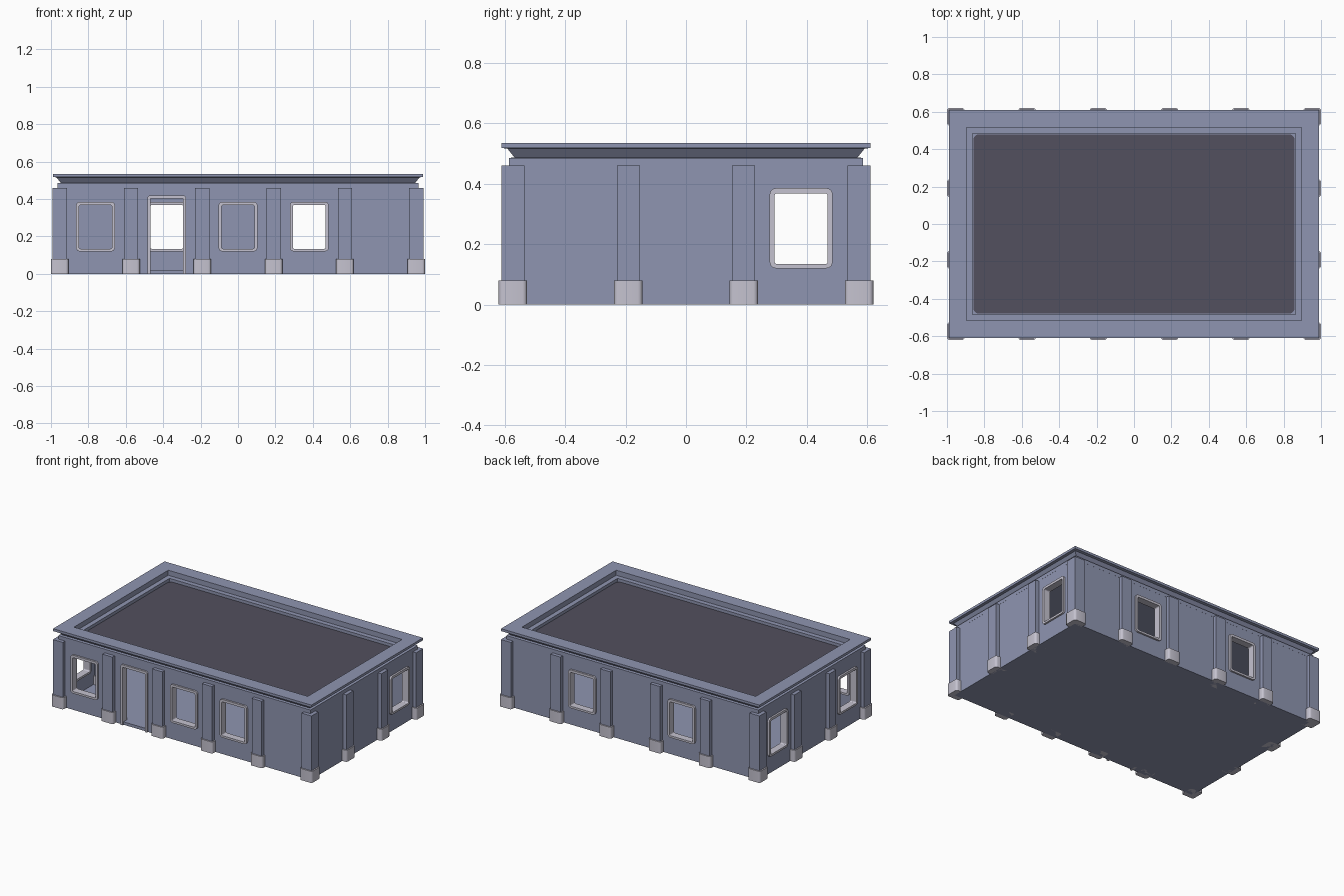
import bpy, bmesh, math
from mathutils import Matrix, Vector

if "Cube" in bpy.data.objects:
    bpy.data.objects.remove(bpy.data.objects["Cube"])

CX, CY = 0.953, 0.573          # wall centre lines
WALL_TOP, FLOOR_TOP = 0.46, 0.02
WALL_T, FRAME_T = 0.025, 0.05


def material(name, rgb):
    m = bpy.data.materials.new(name)
    m.diffuse_color = (*rgb, 1)
    m.use_nodes = True
    m.node_tree.nodes["Principled BSDF"].inputs["Base Color"].default_value = m.diffuse_color
    return m


BLUE = material("wall_blue", (0.275, 0.302, 0.44))
GREY = material("trim_grey", (0.56, 0.545, 0.63))
DARK = material("roof_dark", (0.084, 0.08, 0.112))


def add_mesh(name, mesh, *mats):
    ob = bpy.data.objects.new(name, mesh)
    bpy.context.collection.objects.link(ob)
    mesh.materials.clear()
    for m in mats:
        mesh.materials.append(m)
    return ob


def box(name, lo, hi, mats, corner=0.0, top_index=0):
    """Box between two corners, optionally with rounded vertical edges."""
    bm = bmesh.new()
    lo, hi = Vector(lo), Vector(hi)
    bmesh.ops.create_cube(bm, size=1)
    for v in bm.verts:
        v.co = Vector([(lo[i] + hi[i]) / 2 + v.co[i] * (hi[i] - lo[i]) for i in range(3)])
    if corner:
        edges = [e for e in bm.edges if abs(e.verts[0].co.z - e.verts[1].co.z) > 1e-5]
        bmesh.ops.bevel(bm, geom=edges, offset=corner, segments=4, profile=0.5, affect='EDGES')
    bm.normal_update()
    for f in bm.faces:
        f.material_index = top_index if f.normal.z > 0.9 else 0
        f.smooth = corner > 0 and abs(f.normal.z) < 0.5
    for e in bm.edges:
        e.smooth = not any(abs(f.normal.z) > 0.5 for f in e.link_faces)
    me = bpy.data.meshes.new(name)
    bm.to_mesh(me)
    bm.free()
    return add_mesh(name, me, *mats)


def rect(u0, u1, z0, z1, r=0.0):
    """Rectangle outline with rounded corners."""
    if not r:
        return [(u0, z0), (u1, z0), (u1, z1), (u0, z1)]
    pts = []
    for i, (cu, cz) in enumerate([(u1 - r, z1 - r), (u0 + r, z1 - r), (u0 + r, z0 + r), (u1 - r, z0 + r)]):
        for k in range(5):
            a = math.radians(90 * i + 22.5 * k)
            pts.append((cu + r * math.cos(a), cz + r * math.sin(a)))
    return pts


def plate(name, loops, thickness, matrix, mat):
    """Flat outline with holes, given a thickness."""
    cu = bpy.data.curves.new(name, 'CURVE')
    cu.dimensions, cu.fill_mode, cu.extrude = '2D', 'BOTH', thickness / 2
    for loop in loops:
        s = cu.splines.new('POLY')
        s.points.add(len(loop) - 1)
        for p, (x, y) in zip(s.points, loop):
            p.co = (x, y, 0, 1)
        s.use_cyclic_u = True
    tmp = bpy.data.objects.new(name + "_curve", cu)
    bpy.context.collection.objects.link(tmp)
    dg = bpy.context.evaluated_depsgraph_get()
    me = bpy.data.meshes.new_from_object(tmp.evaluated_get(dg))
    bpy.data.objects.remove(tmp)
    bm = bmesh.new()
    bm.from_mesh(me)
    bmesh.ops.remove_doubles(bm, verts=bm.verts, dist=1e-5)
    bmesh.ops.recalc_face_normals(bm, faces=bm.faces)
    for f in bm.faces:
        f.smooth = False
        f.material_index = 0
    bm.transform(matrix)
    bm.to_mesh(me)
    bm.free()
    return add_mesh(name, me, mat)


# Walls with window and door openings, and their frames
UPRIGHT = Matrix.Rotation(math.pi / 2, 4, 'X')
SIDEWAYS = Matrix.Rotation(math.pi / 2, 4, 'Z') @ UPRIGHT
half = WALL_T / 2
B = 0.381                      # bay spacing
walls = [
    ("front", Matrix.Translation((0, -CY, 0)) @ UPRIGHT, CX + half, [-2 * B, 0, B], [-B]),
    ("back", Matrix.Translation((0, CY, 0)) @ UPRIGHT, CX + half, [-B, B], []),
    ("left", Matrix.Translation((-CX, 0, 0)) @ SIDEWAYS, CY - half, [-B, B], []),
    ("right", Matrix.Translation((CX, 0, 0)) @ SIDEWAYS, CY - half, [B], []),
]
for side, mat, length, windows, doors in walls:
    loops = [rect(-length, length, 0, WALL_TOP)]
    for i, u in enumerate(windows):
        loops.append(rect(u - 0.096, u + 0.096, 0.127, 0.376))
        plate(f"{side}_window_frame_{i + 1}",
              [rect(u - 0.104, u + 0.104, 0.12, 0.385, 0.02),
               rect(u - 0.088, u + 0.088, 0.134, 0.368, 0.008)], FRAME_T, mat, GREY)
    for u in doors:
        loops.append(rect(u - 0.094, u + 0.094, FLOOR_TOP, 0.41))
        o, n = 0.102, 0.087
        frame = [(u - o, 0), (u - n, 0), (u - n, 0.403), (u + n, 0.403), (u + n, 0), (u + o, 0),
                 (u + o, 0.41), (u + o - 0.01, 0.42), (u - o + 0.01, 0.42), (u - o, 0.41)]
        plate("door_frame", [frame], FRAME_T, mat, GREY)
    plate(f"{side}_wall", loops, WALL_T, mat, BLUE)

# Floor: blue underneath, grey on top
box("floor", (-CX, -CY, 0), (CX, CY, FLOOR_TOP), (BLUE, GREY), top_index=1)

# Pillars and their rounded footings around the perimeter
spots = [(CX * k / 5, s * CY) for k in (-5, -3, -1, 1, 3, 5) for s in (-1, 1)]
spots += [(s * CX, CY * k / 3) for k in (-1, 1) for s in (-1, 1)]
for i, (x, y) in enumerate(spots):
    p, f = 0.038, 0.047
    box(f"pillar_{i + 1}", (x - p, y - p, 0.005), (x + p, y + p, WALL_TOP), (BLUE,))
    box(f"footing_{i + 1}", (x - f, y - f, 0), (x + f, y + f, 0.08), (GREY,), corner=0.015)

# Cornice and parapet: profile (offset from wall line, height) swept round the plan
profile = [(0.013, 0.46), (0.013, 0.485), (-0.005, 0.487), (0.018, 0.516), (0.037, 0.518),
           (0.037, 0.535), (-0.057, 0.535), (-0.057, 0.5), (-0.09, 0.5), (-0.09, 0.46)]
bm = bmesh.new()
rings = [[bm.verts.new((sx * (CX + d), sy * (CY + d), z))
          for sx, sy in ((-1, -1), (1, -1), (1, 1), (-1, 1))] for d, z in profile]
for i, a in enumerate(rings):
    b = rings[(i + 1) % len(rings)]
    for k in range(4):
        m = (k + 1) % 4
        bm.faces.new((a[k], a[m], b[m], b[k]))
bmesh.ops.recalc_face_normals(bm, faces=bm.faces)
me = bpy.data.meshes.new("cornice")
bm.to_mesh(me)
bm.free()
add_mesh("cornice", me, BLUE)

# Roof deck with a dark rounded covering
rx, ry = CX - 0.09, CY - 0.09
box("roof_deck", (-rx, -ry, 0.462), (rx, ry, 0.477), (BLUE,))
plate("roof_covering", [rect(-rx + 0.004, rx - 0.004, -ry + 0.004, ry - 0.004, 0.03)],
      0.008, Matrix.Translation((0, 0, 0.478)), DARK)
